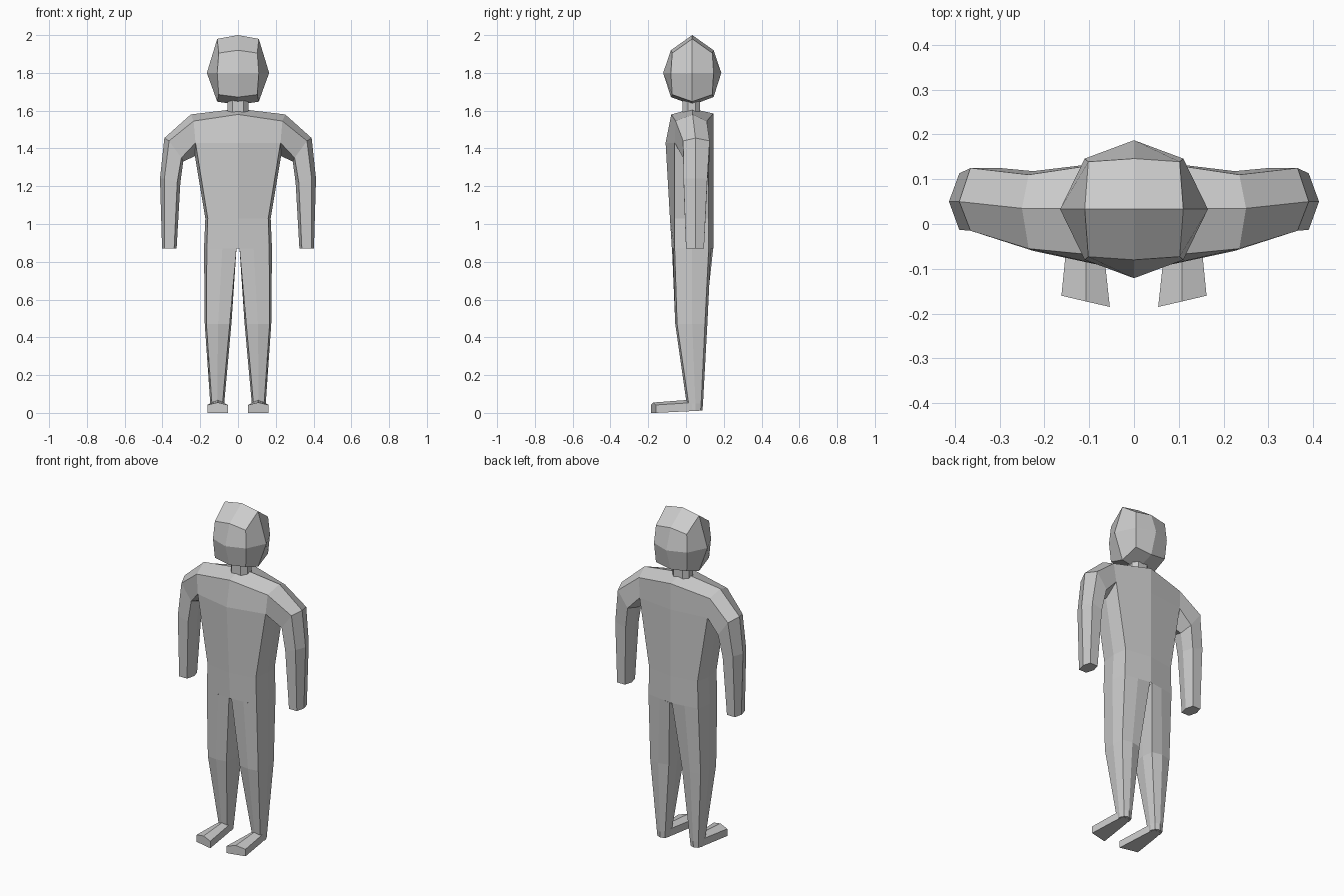
import bpy, bmesh

if "Cube" in bpy.data.objects:
    bpy.data.objects.remove(bpy.data.objects["Cube"])


def loft(bm, rings, closed=True, cap_start=False, cap_end=False):
    """Bridge a list of point rings with quads."""
    rows = [[bm.verts.new(p) for p in r] for r in rings]
    n = len(rows[0])
    for a, b in zip(rows, rows[1:]):
        for i in range(n if closed else n - 1):
            j = (i + 1) % n
            bm.faces.new((a[i], a[j], b[j], b[i]))
    if cap_start:
        bm.faces.new(rows[0])
    if cap_end:
        bm.faces.new(rows[-1])


def finish(bm, name, mirror=True):
    bmesh.ops.remove_doubles(bm, verts=bm.verts, dist=0.0005)
    if mirror:
        dup = bmesh.ops.duplicate(bm, geom=bm.verts[:] + bm.edges[:] + bm.faces[:])
        for v in dup["geom"]:
            if isinstance(v, bmesh.types.BMVert):
                v.co.x = -v.co.x
        bmesh.ops.remove_doubles(bm, verts=bm.verts, dist=0.0005)
    bmesh.ops.recalc_face_normals(bm, faces=bm.faces)
    me = bpy.data.meshes.new(name)
    bm.to_mesh(me)
    bm.free()
    ob = bpy.data.objects.new(name, me)
    bpy.context.collection.objects.link(ob)
    return ob


body = bmesh.new()

# Shoulder yoke: open profile front-low, front-top, ridge, back-top, back-low
chest = [(0, -.108, 1.43), (0, -.078, 1.58), (0, .033, 1.61), (0, .145, 1.585), (0, .145, 1.43)]
shoulder = [(.225, -.06, 1.43), (.235, -.055, 1.545), (.25, .035, 1.58), (.235, .11, 1.545), (.225, .118, 1.43)]
loft(body, [chest, shoulder], closed=False)

# Arm: six-sided tube from the shoulder opening to the flat wrist
armpit = (.228, .035, 1.36)
arm = [shoulder + [armpit]]
for xi, xfi, xfo, xo, yf, ym, yb, zi, zfi, zo in (
        (.29, .30, .365, .39, -.015, .05, .125, 1.33, 1.35, 1.455),
        (.305, .322, .39, .413, -.013, .05, .113, 1.22, 1.22, 1.24),
        (.325, .338, .39, .402, .0, .05, .095, .87, .87, .87)):
    zfo = zo - .015 if zo > 1.4 else zo
    arm.append([(xfi, yf, zfi), (xfo, yf, zfo), (xo, ym, zo),
                (xfo, yb, zfo), (xfi, yb, zfi), (xi, ym, zi)])
loft(body, arm, cap_end=True)

# Torso: open half rings from front centre round to back centre
torso = [[chest[0], shoulder[0], armpit, shoulder[4], chest[4]]]
for z, yf, xc, xs in ((1.03, -.085, .16, .173), (.87, -.075, .165, .18)):
    torso.append([(0, yf, z), (xc, -.06, z), (xs, .033, z), (xc, .12, z), (0, .145, z)])
loft(body, torso, closed=False)


# Leg: eight-sided tube with a ridge down the shin
def leg_ring(z, x0, x1, inset, yf, yfc, ym, ybc, yb):
    m = (x0 + x1) / 2
    return [(m, yf, z), (x1 - inset, yfc, z), (x1, ym, z), (x1 - inset, ybc, z),
            (m, yb, z), (x0 + inset, ybc, z), (x0, ym, z), (x0 + inset, yfc, z)]


hip = [(.083, -.0675, .87), (.165, -.06, .87), (.18, .033, .87), (.165, .12, .87),
       (.083, .1325, .87), (.008, .144, .87), (.012, .033, .87), (.008, -.074, .87)]
loft(body, [hip,
            leg_ring(.47, .035, .176, .009, -.057, -.047, .033, .1, .113),
            leg_ring(.05, .073, .147, .009, .003, .014, .05, .08, .09),
            leg_ring(.012, .075, .145, .009, .003, .014, .05, .077, .087)], cap_end=True)
finish(body, "body")

# Feet: short heel section widening to slanted toes
feet = bmesh.new()
loft(feet, [
    [(.083, .07, .011), (.083, .07, .055), (.108, .07, .06), (.136, .07, .055), (.136, .07, .011)],
    [(.074, .0, .008), (.074, .0, .052), (.107, .0, .068), (.146, .0, .052), (.146, .0, .008)],
    [(.054, -.185, 0), (.054, -.185, .042), (.107, -.173, .055), (.162, -.16, .042), (.162, -.16, 0)],
], cap_start=True, cap_end=True)
finish(feet, "feet")

# Neck: short eight-sided column
neck = bmesh.new()
outline = [(-.03, -.018), (.03, -.018), (.055, .01), (.055, .05), (.03, .075), (-.03, .075), (-.055, .05), (-.055, .01)]
loft(neck, [[(x, y, z) for x, y in outline] for z in (1.58, 1.66)], cap_start=True, cap_end=True)
finish(neck, "neck", mirror=False)

# Head: cube divided once and rounded out by point type (face, edge, corner)
head = bmesh.new()
bmesh.ops.create_cube(head, size=2)
bmesh.ops.subdivide_edges(head, edges=head.edges[:], cuts=1, use_grid_fill=True)
X = {1: .165, 2: .11, 3: .102}
Y = {1: .154, 2: .113, 3: .106}
TOP = {(0, 0): 2.0, (1, 0): 1.98, (0, 1): 1.92, (1, 1): 1.905}
LOW = {(0, 0): 1.63, (1, 0): 1.648, (0, 1): 1.672, (1, 1): 1.685}
for v in head.verts:
    i, j, k = (round(c) for c in v.co)
    t = abs(i) + abs(j) + abs(k)
    key = (abs(i), abs(j))
    v.co = (i * X[t], .033 + j * Y[t], 1.8 if k == 0 else (TOP if k > 0 else LOW)[key])
finish(head, "head", mirror=False)
